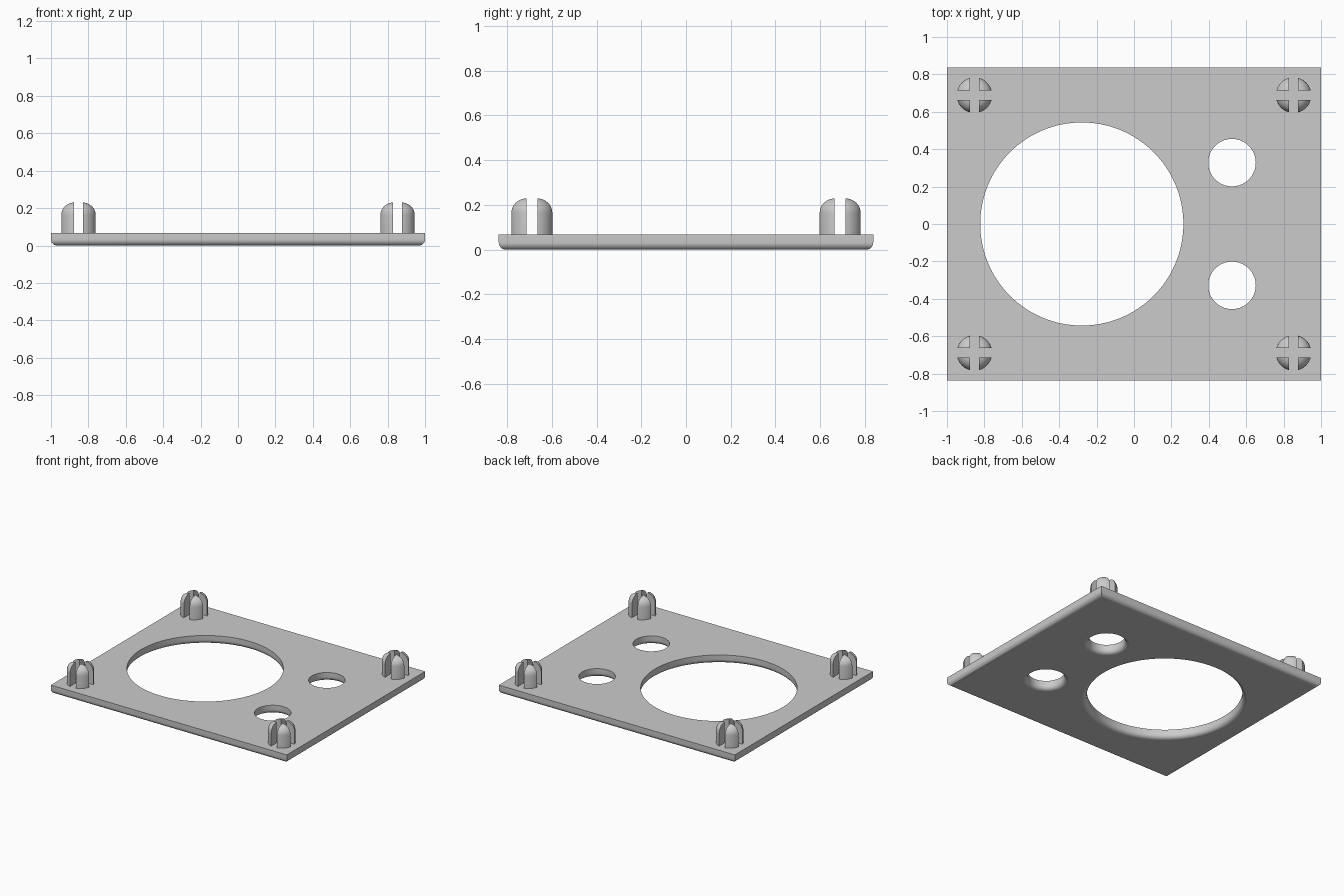
import bpy, bmesh
from math import sin, cos, asin, pi, radians

if "Cube" in bpy.data.objects:
    bpy.data.objects.remove(bpy.data.objects["Cube"], do_unlink=True)

HALF_X, HALF_Y, THICK, FILLET = 1.0, 0.837, 0.067, 0.033
PEG_R, PEG_TOP, PEG_FILLET, SLOT = 0.095, 0.23, 0.066, 0.025

grey = bpy.data.materials.new("plain grey")
grey.use_nodes = True
colour = (0.6, 0.6, 0.6, 1)
grey.diffuse_color = colour
grey.node_tree.nodes["Principled BSDF"].inputs["Base Color"].default_value = colour


def finish(bm, name):
    """Mark sharp edges and turn the bmesh into an object."""
    bmesh.ops.recalc_face_normals(bm, faces=bm.faces)
    for e in bm.edges:
        e.smooth = e.calc_face_angle(0) < radians(32)
    mesh = bpy.data.meshes.new(name)
    bm.to_mesh(mesh)
    bm.free()
    mesh.materials.append(grey)
    obj = bpy.data.objects.new(name, mesh)
    bpy.context.collection.objects.link(obj)
    return obj


def rectangle(inset):
    x, y = HALF_X - inset, HALF_Y - inset
    return [(-x, -y), (x, -y), (x, y), (-x, y)]


def circle(cx, cy, r, n):
    return [(cx + r * cos(2 * pi * i / n), cy + r * sin(2 * pi * i / n)) for i in range(n)]


# Plate: outline and holes share one edge profile, rounded underneath
outlines = [
    rectangle,
    lambda inset: circle(-0.279, 0, 0.543 + inset, 128),
    lambda inset: circle(0.524, 0.328, 0.127 + inset, 64),
    lambda inset: circle(0.524, -0.328, 0.127 + inset, 64),
]
steps = [i / 8 * pi / 2 for i in range(9)]
edge_profile = [(FILLET * (1 - sin(a)), FILLET * (1 - cos(a))) for a in steps] + [(0, THICK)]
bm = bmesh.new()
bottom, top = [], []
for outline in outlines:
    rings = [[bm.verts.new((x, y, z)) for x, y in outline(inset)] for inset, z in edge_profile]
    n = len(rings[0])
    for low, high in zip(rings, rings[1:]):
        for i in range(n):
            j = (i + 1) % n
            bm.faces.new((low[i], low[j], high[j], high[i])).smooth = True
    for ring, cap in ((rings[0], bottom), (rings[-1], top)):
        cap += [bm.edges.get((ring[i], ring[(i + 1) % n])) for i in range(n)]
for cap in (bottom, top):
    filled = bmesh.ops.triangle_fill(bm, edges=cap, use_beauty=True)
    for f in filled["geom"]:
        if isinstance(f, bmesh.types.BMFace):
            f.smooth = False
finish(bm, "plate")


# Pegs: four round-topped quarters separated by a cross slot
def add_quarter(bm, sx, sy):
    core = PEG_R - PEG_FILLET
    profile = [(PEG_R, THICK - 0.01)]
    profile += [(core + PEG_FILLET * cos(a), PEG_TOP - PEG_FILLET * (1 - sin(a))) for a in steps]
    profile = [p for p in profile if p[0] > SLOT * 1.45]
    rings = []
    for r, z in profile:
        start = asin(SLOT / r)
        angles = [start + (pi / 2 - 2 * start) * i / 10 for i in range(11)]
        rings.append([bm.verts.new((sx * r * cos(a), sy * r * sin(a), z)) for a in angles])
    foot = bm.verts.new((sx * SLOT, sy * SLOT, profile[0][1]))
    tip = bm.verts.new((sx * SLOT, sy * SLOT, PEG_TOP))
    for low, high in zip(rings, rings[1:]):
        for i in range(10):
            bm.faces.new((low[i], low[i + 1], high[i + 1], high[i])).smooth = True
    for side in (0, -1):
        bm.faces.new([foot] + [ring[side] for ring in rings] + [tip])
    bm.faces.new(rings[0] + [foot])
    bm.faces.new(rings[-1] + [tip]).smooth = True


for x, side in ((-0.853, "right"), (0.853, "left")):
    for y, end in ((-0.689, "front"), (0.689, "back")):
        bm = bmesh.new()
        for sx in (-1, 1):
            for sy in (-1, 1):
                add_quarter(bm, sx, sy)
        finish(bm, f"{end}_{side}_peg").location = (x, y, 0)
